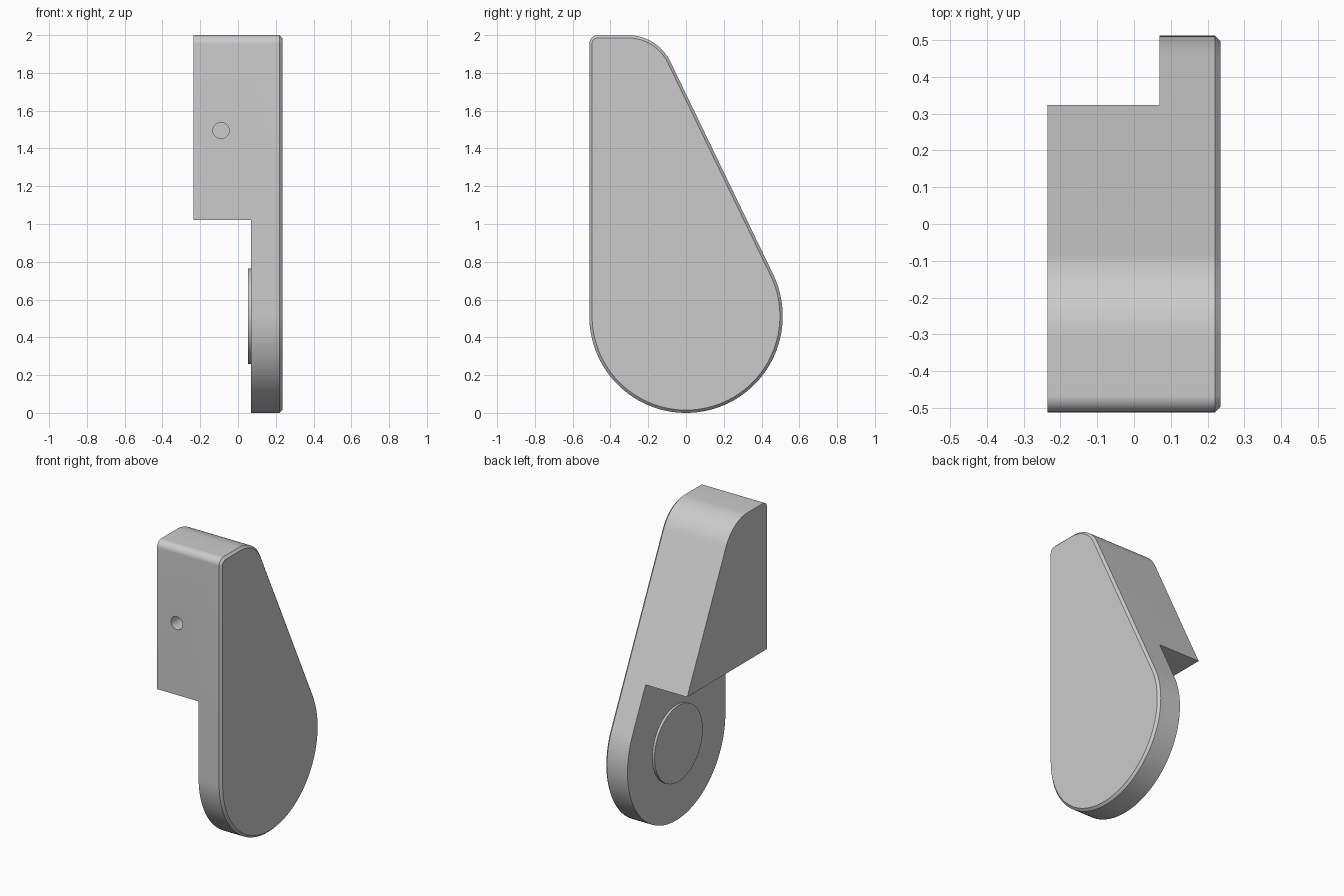
import bpy, bmesh
from math import sin, cos, pi, radians
from mathutils import Vector

cube = bpy.data.objects.get("Cube")
if cube:
    bpy.data.objects.remove(cube, do_unlink=True)

grey = bpy.data.materials.new("plain grey")
grey.use_nodes = True
colour = (0.6, 0.6, 0.6, 1)
grey.diffuse_color = colour
grey.node_tree.nodes["Principled BSDF"].inputs["Base Color"].default_value = colour

R = 0.512                 # radius of the rounded bottom
LEAN = radians(25.8)      # lean of the sloping back
TOP_R, CORNER_R = 0.25, 0.045
OUT_X, CHAMFER = 0.235, 0.015


def arc(y, z, r, start, end, steps):
    return [(y + r * cos(start + (end - start) * i / steps),
             z + r * sin(start + (end - start) * i / steps)) for i in range(steps + 1)]


def outline(inset):
    """Teardrop side profile made of three tangent arcs."""
    top_y = (R * (1 + sin(LEAN)) - TOP_R - sin(LEAN) * (2 - TOP_R)) / cos(LEAN)
    return (arc(0, R, R - inset, -pi, LEAN, 72)
            + arc(top_y, 2 - TOP_R, TOP_R - inset, LEAN, pi / 2, 20)
            + arc(CORNER_R - R, 2 - CORNER_R, CORNER_R - inset, pi / 2, pi, 12))


def loft(name, sections):
    """Solid through matching (x, profile) sections."""
    bm = bmesh.new()
    rings = [[bm.verts.new((x, y, z)) for y, z in pts] for x, pts in sections]
    for a, b in zip(rings, rings[1:]):
        for i in range(len(a)):
            j = (i + 1) % len(a)
            bm.faces.new((a[i], a[j], b[j], b[i]))
    bm.faces.new(rings[0][::-1])
    bm.faces.new(rings[-1])
    bmesh.ops.recalc_face_normals(bm, faces=bm.faces)
    mesh = bpy.data.meshes.new(name)
    bm.to_mesh(mesh)
    bm.free()
    obj = bpy.data.objects.new(name, mesh)
    bpy.context.collection.objects.link(obj)
    mesh.materials.append(grey)
    return obj


def cut(target, cutter):
    mod = target.modifiers.new("cut", "BOOLEAN")
    mod.operation, mod.solver, mod.object = "DIFFERENCE", "EXACT", cutter
    bpy.context.view_layer.objects.active = target
    bpy.ops.object.modifier_apply(modifier=mod.name)
    bpy.data.objects.remove(cutter, do_unlink=True)


def smooth(obj):
    bpy.ops.object.select_all(action="DESELECT")
    obj.select_set(True)
    bpy.context.view_layer.objects.active = obj
    bpy.ops.object.shade_smooth_by_angle(angle=radians(25))


# Body: full-width teardrop with a chamfered outer face
body = loft("body", [(-OUT_X, outline(0)), (OUT_X - CHAMFER, outline(0)),
                     (OUT_X, outline(CHAMFER))])

# Notch below the upper block leaves the thin lower plate
notch = loft("notch_cutter", [(x, [(-1, -1), (1, -1), (1, 1.02), (-1, 1.02)])
                              for x in (-1, 0.07)])
notch.hide_render = True
cut(body, notch)

# Blind round hole in the front of the block
bpy.ops.mesh.primitive_cylinder_add(vertices=40, radius=0.043, depth=0.6,
                                    location=(-0.09, -R - 0.05, 1.495),
                                    rotation=(pi / 2, 0, 0))
hole = bpy.context.object
hole.name = "hole_cutter"
hole.hide_render = True
hole.data.materials.append(grey)
cut(body, hole)
smooth(body)

# Raised round boss on the inner side of the plate
circle = arc(0, R, 0.252, 0, 2 * pi, 72)[:-1]
smooth(loft("round_boss", [(0.054, circle), (0.08, circle)]))
